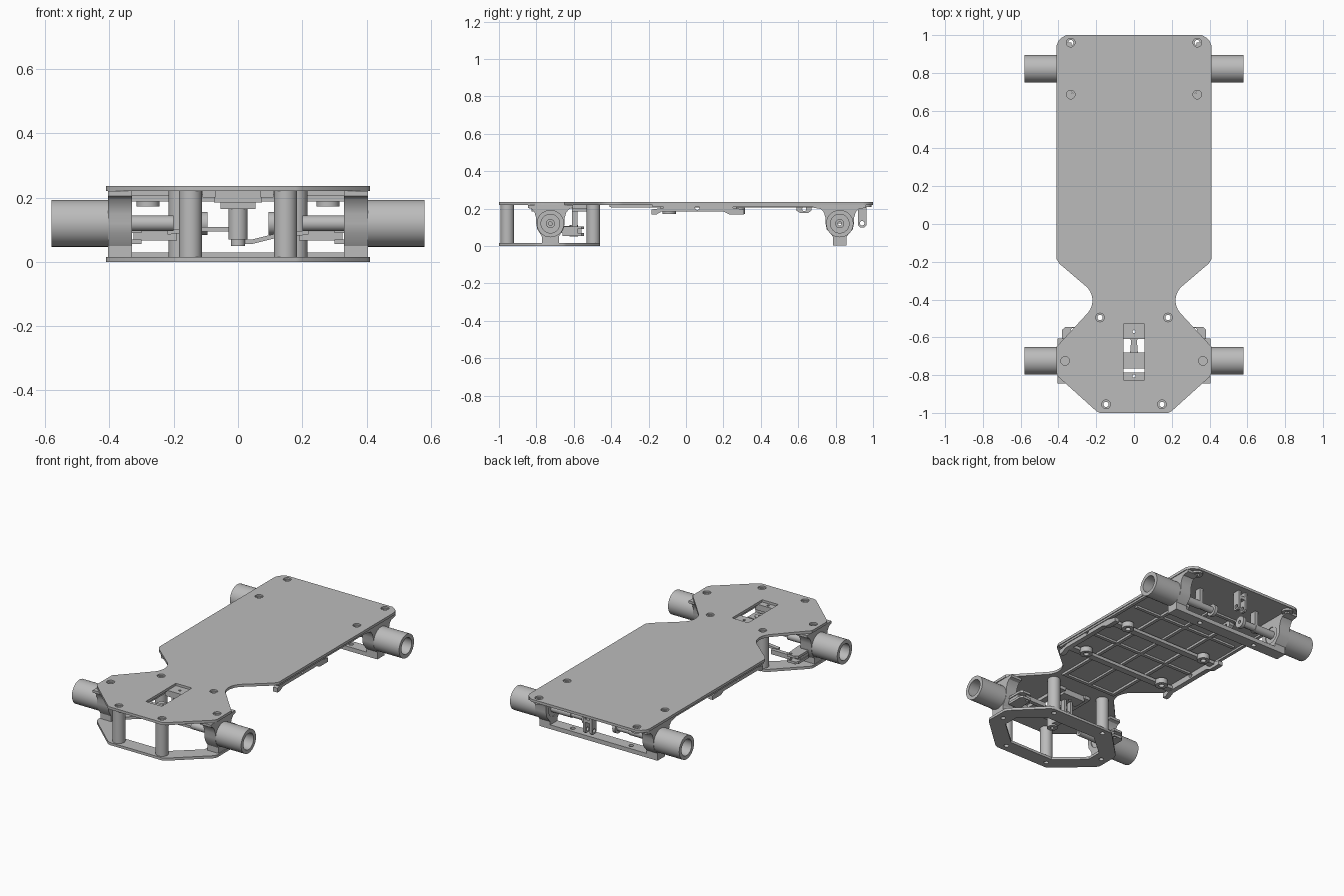
import bpy, bmesh
from math import cos, sin, pi, radians
from mathutils import Matrix

cube = bpy.data.objects.get("Cube")
if cube:
    bpy.data.objects.remove(cube)

grey = bpy.data.materials.new("plain_grey")
grey.use_nodes = True
grey.diffuse_color = (0.5, 0.5, 0.5, 1)
grey.node_tree.nodes["Principled BSDF"].inputs["Base Color"].default_value = (0.5, 0.5, 0.5, 1)

AXES = {
    "X": Matrix(((0, 0, 1), (1, 0, 0), (0, 1, 0))),
    "Y": Matrix(((1, 0, 0), (0, 0, -1), (0, 1, 0))),
    "Z": Matrix.Identity(3),
}


def circle(u, v, r, n=32, a0=0, a1=360):
    """Points of a full circle, or of an arc when the angles are limited."""
    full = a1 - a0 == 360
    steps = n if full else n - 1
    return [(u + r * cos(radians(a0 + (a1 - a0) * i / steps)),
             v + r * sin(radians(a0 + (a1 - a0) * i / steps))) for i in range(n)]


def rect(u0, u1, v0, v1):
    return [(u0, v0), (u1, v0), (u1, v1), (u0, v1)]


def mirrored(half):
    """Close a right-hand half outline across the centre line."""
    return half + [(-u, v) for u, v in reversed(half)]


def slab(name, loops, lo, hi, axis="Z"):
    """Extrude an outline with optional holes between lo and hi on an axis."""
    curve = bpy.data.curves.new(name, "CURVE")
    curve.dimensions = "2D"
    curve.fill_mode = "BOTH"
    curve.extrude = abs(hi - lo) / 2
    for loop in loops:
        spline = curve.splines.new("POLY")
        spline.points.add(len(loop) - 1)
        for point, (u, v) in zip(spline.points, loop):
            point.co = (u, v, 0, 1)
        spline.use_cyclic_u = True
    temp = bpy.data.objects.new(name, curve)
    bpy.context.collection.objects.link(temp)
    bpy.context.view_layer.update()
    graph = bpy.context.evaluated_depsgraph_get()
    mesh = bpy.data.meshes.new_from_object(temp.evaluated_get(graph))
    bpy.data.objects.remove(temp)
    mid = (lo + hi) / 2
    mesh.transform(Matrix.Translation((0, 0, -mid if axis == "Y" else mid)))
    mesh.transform(AXES[axis].to_4x4())
    bm = bmesh.new()
    bm.from_mesh(mesh)
    bmesh.ops.remove_doubles(bm, verts=bm.verts, dist=0.0001)
    bmesh.ops.recalc_face_normals(bm, faces=bm.faces)
    bm.to_mesh(mesh)
    bm.free()
    mesh.materials.clear()
    mesh.materials.append(grey)
    obj = bpy.data.objects.new(name, mesh)
    bpy.context.collection.objects.link(obj)
    bpy.ops.object.select_all(action="DESELECT")
    obj.select_set(True)
    bpy.context.view_layer.objects.active = obj
    bpy.ops.object.shade_smooth_by_angle(angle=radians(30))
    return obj


def box(name, x0, x1, y0, y1, z0, z1):
    return slab(name, [rect(x0, x1, y0, y1)], z0, z1)


def tube(name, u, v, r, bore, lo, hi, axis="Z"):
    return slab(name, [circle(u, v, r), circle(u, v, bore)], lo, hi, axis)


SIDES = ((1, "left"), (-1, "right"))
FRONT, REAR, AXLE = -0.725, 0.822, 0.12

# Top deck with pinched waist, screw holes and a steering slot
half_deck = ([(0.36, 1), (0.385, 0.985), (0.40, 0.97), (0.41, 0.945), (0.41, -0.185), (0.395, -0.21)]
             + circle(0.32, -0.405, 0.1, 12, 135, 222)
             + [(0.41, -0.65), (0.41, -0.79), (0.40, -0.81), (0.20, -0.99), (0.18, -1)])
screws = [(0.335, 0.96), (0.335, 0.685), (0.18, -0.495), (0.365, FRONT), (0.148, -0.955)]
all_screws = [(s * x, y) for x, y in screws for s, _ in SIDES]
slot = rect(-0.055, 0.055, -0.825, -0.53)
slab("deck", [mirrored(half_deck), slot] + [circle(x, y, 0.023, 20) for x, y in all_screws], 0.22, 0.236)
for x, y in all_screws:
    tube("screw_seat", x, y, 0.032, 0.014, 0.208, 0.226)

# Lower front frame
half_frame = [(0.18, -1), (0.20, -0.99), (0.40, -0.81), (0.41, -0.79), (0.41, -0.66),
              (0.40, -0.64), (0.23, -0.47), (0.21, -0.46)]
half_opening = [(0.15, -0.91), (0.31, -0.77), (0.31, -0.68), (0.17, -0.56)]
slab("lower_frame", [mirrored(half_frame), mirrored(half_opening)]
     + [circle(x, y, 0.014, 16) for x, y in all_screws if y < -0.4], 0, 0.016)

for s, side in SIDES:
    # Posts between lower frame and deck
    for x, y in (screws[2], screws[4]):
        tube(side + "_post", s * x, y, 0.036, 0.014, 0.016, 0.22)

    # Axle carriers, flared into the deck and footed below
    for name, y, flare, foot, base in (("front", FRONT, 0.10, 0.045, 0.016), ("rear", REAR, 0.12, 0.036, 0.004)):
        profile = [(foot, base), (foot, 0.05), (0.07, 0.09), (0.076, 0.12), (0.076, 0.15),
                   (0.085, 0.18), (0.10, 0.198), (flare + 0.02, 0.205), (flare + 0.02, 0.22)]
        outline = [(y + u, v) for u, v in mirrored(profile)]
        slab(f"{name}_{side}_carrier", [outline, circle(y, AXLE, 0.05)], s * 0.33, s * 0.405, "X")
        tube(f"{name}_{side}_axle_tube", y, AXLE, 0.073, 0.05, s * 0.40, s * 0.58, "X")
        tube(f"{name}_{side}_bearing", y, AXLE, 0.054, 0.024, s * 0.335, s * 0.43, "X")
        tube(f"{name}_{side}_axle_shaft", y, AXLE, 0.024, 0.010, s * 0.20, s * 0.44, "X")

    # Inner rear shaft with coupling and hanger
    tube(side + "_shaft_sleeve", REAR, AXLE, 0.02, 0.01, s * 0.11, s * 0.33, "X")
    tube(side + "_coupling", REAR, AXLE, 0.036, 0.01, s * 0.095, s * 0.115, "X")
    box(side + "_shaft_hanger", *sorted((s * 0.195, s * 0.215)), REAR - 0.02, REAR + 0.02, 0.12, 0.22)

    # Steering knuckle, arm and stepped tie rod
    slab(side + "_knuckle_arm", [[(s * 0.30, -0.66), (s * 0.38, -0.66), (s * 0.38, -0.56), (s * 0.365, -0.545),
                                  (s * 0.31, -0.545)], circle(s * 0.325, -0.56, 0.009, 12)], 0.055, 0.07)
    slab(side + "_knuckle_cap", [[(s * 0.30, -0.68), (s * 0.38, -0.68), (s * 0.38, -0.56), (s * 0.365, -0.545),
                                  (s * 0.31, -0.545)], circle(s * 0.325, -0.56, 0.009, 12)], 0.09, 0.105)
    box(side + "_knuckle_web", *sorted((s * 0.345, s * 0.375)), -0.69, -0.58, 0.07, 0.09)
    box(side + "_rod_end", *sorted((s * 0.19, s * 0.325)), -0.585, -0.56, 0.066, 0.094)
    dz = -0.02 * s
    rod = [(0, 0.075 + dz), (s * 0.04, 0.075 + dz), (s * 0.12, 0.085 + dz / 2), (s * 0.22, 0.085)]
    slab(side + "_tie_rod", [rod + [(u, v + 0.014) for u, v in reversed(rod)]], -0.605, -0.58, "Y")

    # Deck underside: long ribs, side rails and clamps
    box(side + "_long_rib", *sorted((s * 0.17, s * 0.19)), -0.40, 0.68, 0.206, 0.22)
    box(side + "_edge_rib", *sorted((s * 0.385, s * 0.405)), -0.18, 0.72, 0.208, 0.22)
    rail = [(-0.185, 0.168), (-0.16, 0.168), (-0.13, 0.185), (0.20, 0.185), (0.23, 0.17), (0.31, 0.17),
            (0.31, 0.195), (0.25, 0.205), (0.25, 0.22), (-0.12, 0.22), (-0.12, 0.205), (-0.185, 0.195)]
    slab(side + "_side_rail", [rail, circle(0.06, 0.205, 0.012, 16)], s * 0.37, s * 0.40, "X")
    for y in (-0.12, 0.25):
        tube("strap_eye_" + side, s * 0.28, y + 0.03, 0.036, 0.016, 0.172, 0.205)
    tab = [(0.59, 0.22), (0.59, 0.19), (0.61, 0.178), (0.655, 0.178), (0.67, 0.19), (0.67, 0.22)]
    slab(side + "_eyelet_tab", [tab, circle(0.632, 0.198, 0.011, 16)], s * 0.15, s * 0.18, "X")
    # Hanging bracket cheeks at the rear
    cheek = [(0.92, 0.22), (0.92, 0.11), (0.93, 0.10), (0.955, 0.10), (0.965, 0.11), (0.965, 0.22)]
    slab(side + "_tail_bracket", [cheek, circle(0.942, 0.122, 0.012, 16)], s * 0.015, s * 0.03, "X")

# Cross straps and ribs beneath the deck
for y in (-0.12, 0.25):
    box("cross_strap", -0.38, 0.38, y - 0.02, y + 0.02, 0.188, 0.208)
for y in (-0.40, 0.06, 0.45, 0.68):
    box("cross_rib", -0.36, 0.36 if y > -0.3 else 0.2, y - 0.01, y + 0.01, 0.208, 0.22) if y > -0.3 else \
        box("waist_rib", -0.19, 0.19, y - 0.01, y + 0.01, 0.208, 0.22)
box("centre_rib", -0.01, 0.01, -0.40, 0.68, 0.208, 0.22)
box("tail_bracket_bridge", -0.03, 0.03, 0.92, 0.965, 0.17, 0.19)

# Rear crossbar joining the carriers, with lightening slots
slab("rear_crossbar", [rect(-0.405, 0.405, REAR - 0.036, REAR + 0.036)]
     + [circle(x, REAR, 0.014, 16) for x in (-0.365, -0.2, 0.2, 0.365)], 0.004, 0.03)

# Steering actuator mount and horn inside the deck slot
for name, y0, y1 in (("rear", -0.61, -0.53), ("front", -0.825, -0.785)):
    slab(name + "_actuator_mount", [rect(-0.075, 0.075, y0, y1), circle(0, (y0 + y1) / 2, 0.008, 12)], 0.185, 0.222)
for s, side in SIDES:
    box(side + "_mount_ear", *sorted((s * 0.07, s * 0.11)), -0.84, -0.52, 0.20, 0.22)
    box(side + "_actuator_leg", *sorted((s * 0.015, s * 0.03)), -0.61, -0.58, 0.08, 0.19)
box("actuator_bridge", -0.055, 0.055, -0.765, -0.68, 0.165, 0.185)
tube("horn_hub", 0, FRONT, 0.03, 0.01, 0.07, 0.19)
slab("steering_horn", [[(-0.024, FRONT), (0.024, FRONT), (0.014, -0.6), (-0.014, -0.6)]], 0.08, 0.108)
tube("horn_pivot", 0, -0.6, 0.022, 0.008, 0.05, 0.112)
